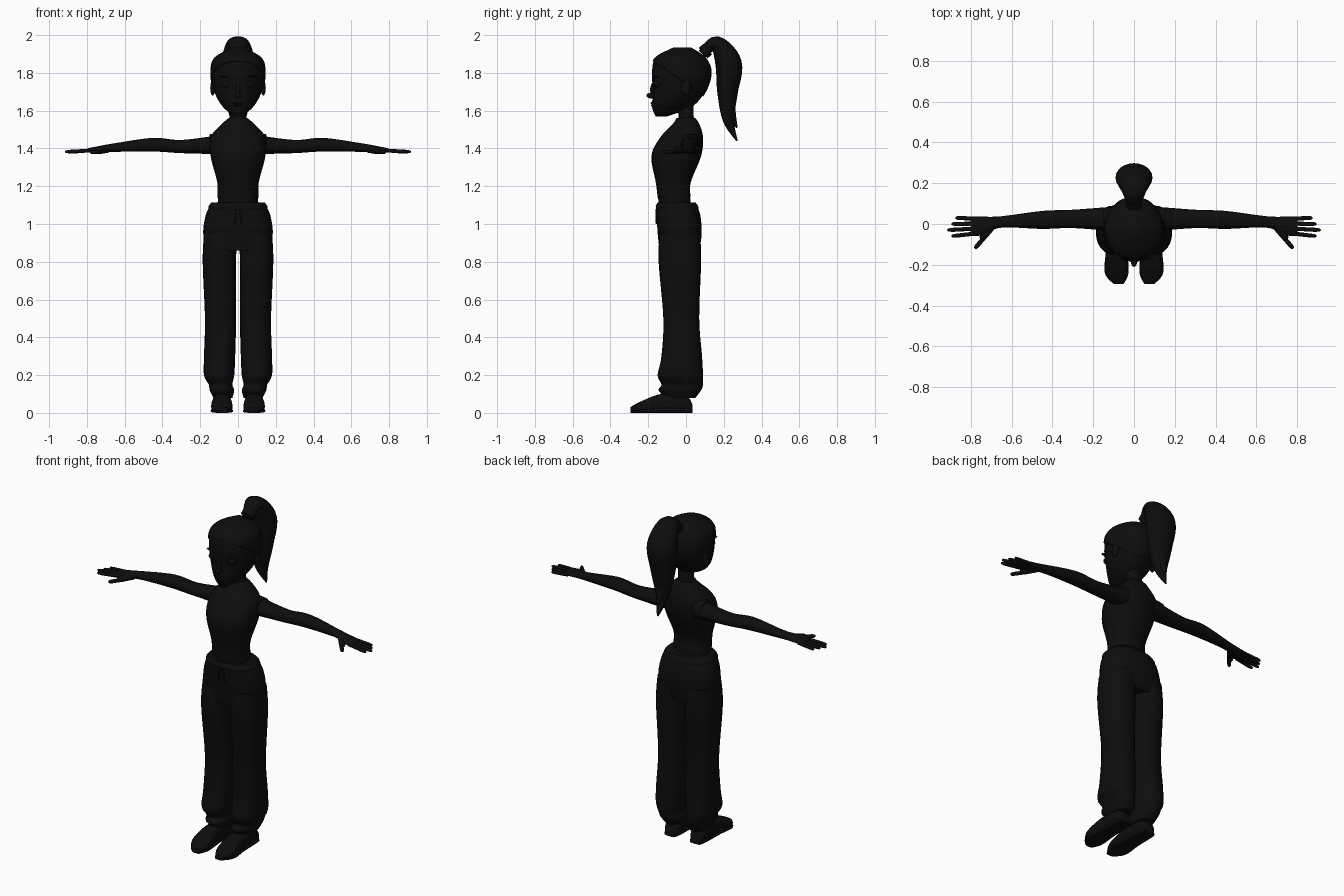
import bpy, bmesh, math
from mathutils import Vector

default = bpy.data.objects.get("Cube")
if default:
    bpy.data.objects.remove(default)

# One near-black colour for the whole figure
black = bpy.data.materials.new("soft black")
black.use_nodes = True
tone = (.004, .004, .004, 1)
black.diffuse_color = tone
black.node_tree.nodes["Principled BSDF"].inputs["Base Color"].default_value = tone

X, Y, Z = Vector((1, 0, 0)), Vector((0, 1, 0)), Vector((0, 0, 1))


def finish(name, bm, mirror=False):
    """Turn a bmesh into a smooth shaded object, mirrored in x when paired."""
    bmesh.ops.recalc_face_normals(bm, faces=bm.faces)
    mesh = bpy.data.meshes.new(name)
    bm.to_mesh(mesh)
    bm.free()
    mesh.materials.append(black)
    mesh.shade_smooth()
    mesh.set_sharp_from_angle(angle=math.radians(50))
    obj = bpy.data.objects.new(name, mesh)
    bpy.context.collection.objects.link(obj)
    if mirror:
        obj.modifiers.new("mirror", "MIRROR").use_mirror_merge = False
    return obj


def spline(rows, steps=6):
    """Pass a smooth curve through every row of measurements."""
    keys = [Vector(row) for row in rows]
    last = len(keys) - 1
    dense = []
    for i in range(last):
        start, end = keys[i], keys[i + 1]
        leave = (end - keys[max(i - 1, 0)]) / 2
        arrive = (keys[min(i + 2, last)] - start) / 2
        for step in range(steps):
            t = step / steps
            blend = t * t * (3 - 2 * t)
            dense.append(start.lerp(end, blend) + leave * t * (1 - t) ** 2
                         - arrive * t * t * (1 - t))
    return dense + [keys[last]]


def skin(rings, sides=24, power=1):
    """Join rings of (centre, u half-axis, v half-axis) into a capped tube."""
    bm = bmesh.new()
    loops = []
    for centre, u, v in rings:
        loop = []
        for i in range(sides):
            angle = math.tau * i / sides
            c, s = math.cos(angle), math.sin(angle)
            c = math.copysign(abs(c) ** power, c)
            s = math.copysign(abs(s) ** power, s)
            loop.append(bm.verts.new(centre + u * c + v * s))
        loops.append(loop)
    for low, high in zip(loops, loops[1:]):
        for i in range(sides):
            j = (i + 1) % sides
            bm.faces.new((low[i], low[j], high[j], high[i]))
    bm.faces.new(loops[0])
    bm.faces.new(loops[-1])
    return bm


def upright(rows, grow=0):
    """Rows of height, front, back, inner side, outer side."""
    return [(Vector(((inner + outer) / 2, (front + back) / 2, height)),
             X * ((outer - inner) / 2 + grow), Y * ((back - front) / 2 + grow))
            for height, front, back, inner, outer in spline(rows)]


def centred(rows, grow=0):
    """Rows of height, front, back, half width."""
    return upright([(height, front, back, -half, half)
                    for height, front, back, half in rows], grow)


def sideways(rows):
    """Rows of x, y, z, half depth, half height."""
    return [(Vector((x, y, z)), Y * depth, Z * height)
            for x, y, z, depth, height in spline(rows)]


def sweep(rows):
    """Rows of y, z, half thickness, half width, turned along their own path."""
    path = spline(rows)
    points = [Vector((0, row[0], row[1])) for row in path]
    rings = []
    for i, (point, row) in enumerate(zip(points, path)):
        ahead = points[min(i + 1, len(points) - 1)]
        behind = points[max(i - 1, 0)]
        tangent = (ahead - behind).normalized()
        rings.append((point, X * row[3], tangent.cross(X) * row[2]))
    return rings


def blob(name, centre, size, mirror=False):
    bm = bmesh.new()
    bmesh.ops.create_uvsphere(bm, u_segments=16, v_segments=10, radius=1)
    bmesh.ops.scale(bm, vec=Vector(size), verts=bm.verts)
    bmesh.ops.translate(bm, vec=Vector(centre), verts=bm.verts)
    finish(name, bm, mirror)


def finger(name, start, end, radius):
    """A paired thin rod with a rounded tip."""
    start, end = Vector(start), Vector(end)
    along = (end - start).normalized()
    side = along.cross(Z).normalized() * radius
    rise = side.cross(along)
    stops = ((0, 1), (.8, 1), (.95, .8), (1, .4))
    rings = [(start.lerp(end, t), side * k, rise * k) for t, k in stops]
    finish(name, skin(rings, sides=10), mirror=True)


# Head and face
head = [(1.57, -.16, -.1, .02), (1.62, -.18, .03, .08), (1.7, -.175, .1, .125),
        (1.8, -.18, .13, .14), (1.88, -.16, .1, .12), (1.935, -.06, .02, .02)]
finish("head", skin(centred(head)))
blob("nose", (0, -.18, 1.68), (.016, .03, .016))
blob("nose_bridge", (0, -.17, 1.71), (.012, .02, .04))
blob("upper_lip", (0, -.175, 1.64), (.03, .013, .007))
blob("lower_lip", (0, -.173, 1.628), (.024, .013, .007))
blob("eyes", (.058, -.15, 1.74), (.03, .02, .02), mirror=True)
blob("eyebrows", (.06, -.155, 1.78), (.04, .015, .005), mirror=True)
blob("ears", (.134, 0, 1.72), (.013, .026, .04), mirror=True)

# Hair cap, trimmed along a slanted hairline
cap = skin(centred(head, grow=.006))
bmesh.ops.bisect_plane(cap, geom=cap.verts[:] + cap.edges[:] + cap.faces[:],
                       plane_co=(0, 0, 1.74), plane_no=(0, .7, 1), clear_inner=True)
finish("hair_cap", cap).modifiers.new("thickness", "SOLIDIFY").thickness = .008

# Ponytail with a forked end, and its band
tail = [(.085, 1.9, .025, .03), (.16, 1.955, .04, .06), (.225, 1.85, .07, .09),
        (.22, 1.7, .055, .075), (.225, 1.55, .03, .04), (.27, 1.44, .004, .005)]
finish("ponytail", skin(sweep(tail)))
fork = [(.22, 1.66, .035, .05), (.235, 1.58, .03, .03), (.27, 1.51, .004, .005)]
finish("ponytail_fork", skin(sweep(fork)))
band = [(.09, 1.905, .036, .04), (.115, 1.925, .036, .04)]
finish("hair_band", skin(sweep(band)))

# Neck, shirt and bare waist
neck = [(1.5, -.05, .05, .05), (1.58, -.04, .04, .045), (1.66, -.06, .04, .05)]
finish("neck", skin(centred(neck)))
shirt = [(1.14, -.15, .025, .11), (1.22, -.16, .025, .11), (1.36, -.183, .08, .145),
         (1.46, -.135, .09, .145), (1.53, -.07, .07, .085), (1.56, -.05, .05, .05)]
finish("shirt", skin(centred(shirt), power=.9))
waist = [(1.06, -.14, .03, .11), (1.16, -.15, .02, .105)]
finish("waist", skin(centred(waist)))

# Trouser hips, waistband and drawstrings
hips = [(.86, -.14, .07, .16), (.95, -.15, .083, .184), (1.05, -.155, .075, .17),
        (1.11, -.15, .05, .14)]
finish("trouser_hips", skin(centred(hips), power=.85))
belt = [(1.075, -.157, .067, .155), (1.095, -.16, .064, .155), (1.115, -.15, .05, .14)]
finish("waistband", skin(centred(belt), power=.85))
finger("drawstrings", (.01, -.157, 1.08), (.02, -.157, 1), radius=.005)

# Trouser legs, gathered at the cuffs
leg = [(.95, -.14, .075, .005, .18), (.8, -.145, .08, .01, .187), (.5, -.12, .07, .01, .175),
       (.3, -.13, .085, .015, .18), (.2, -.15, .09, .02, .18), (.15, -.13, .09, .03, .155),
       (.12, -.145, .08, .02, .15), (.08, -.11, .05, .03, .13)]
finish("trouser_legs", skin(upright(leg), power=.85), mirror=True)

# Shoes from heel to toe, each with a wider sole under its upper
shoe = [(.035, .03, .04, .085), (0, .045, .09, .085), (-.13, .05, .1, .085),
        (-.24, .055, .06, .085), (-.295, .02, .03, .075)]
for name, share, lip in (("shoes", 1, 0), ("soles", .3, .003)):
    rings = [(Vector((x, y, height * share / 2)), X * (half + lip), Z * height * share / 2)
             for y, half, height, x in spline(shoe)]
    finish(name, skin(rings, power=.7), mirror=True)

# Arms from shoulder to palm, and the shirt rims around them
arm = [(.1, .025, 1.42, .06, .05), (.3, .025, 1.41, .045, .035), (.45, .02, 1.42, .044, .036),
       (.65, .01, 1.405, .028, .023), (.75, -.01, 1.395, .046, .015), (.8, -.01, 1.39, .045, .01)]
finish("arms", skin(sideways(arm)), mirror=True)
rim = [(.1, .02, 1.425, .065, .055), (.15, .02, 1.425, .06, .05)]
finish("armhole_rims", skin(sideways(rim)), mirror=True)

# Fingers fan out evenly, the middle one longest
for i, label in enumerate(("little", "ring", "middle", "index")):
    reach = .915 - .02 * abs(i - 2)
    finger(label + "_fingers", (.77, .026 - .024 * i, 1.39), (reach, .03 - .03 * i, 1.382),
           radius=.01)
finger("thumb_bases", (.69, -.005, 1.395), (.75, -.075, 1.385), radius=.018)
finger("thumbs", (.72, -.05, 1.385), (.78, -.12, 1.38), radius=.011)
